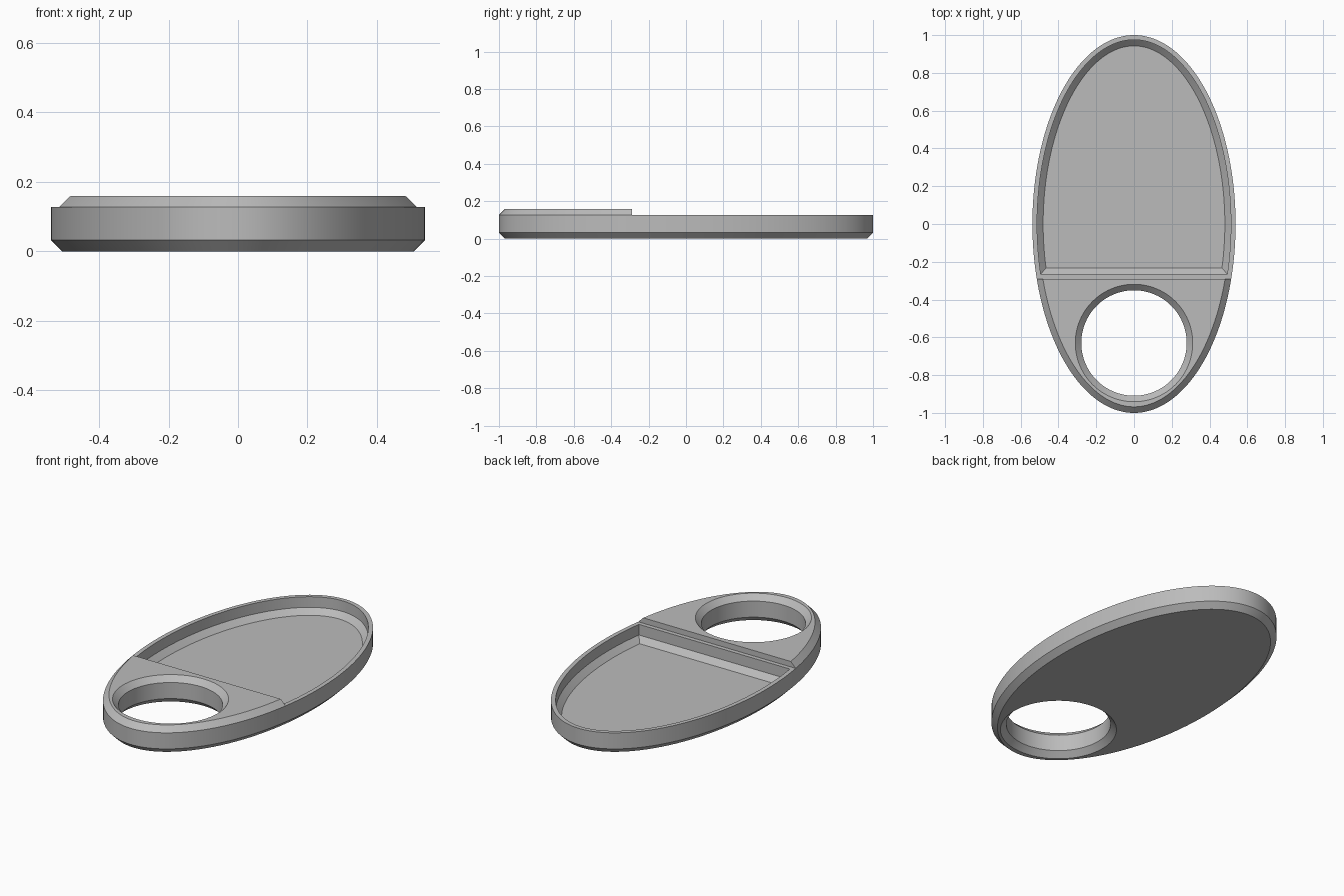
import bpy
import bmesh
from math import sin, cos, pi, asin, hypot

cube = bpy.data.objects.get("Cube")
if cube:
    bpy.data.objects.remove(cube)

HALF_W, HALF_L = 0.538, 1.0     # oval half axes
CH = 0.032                      # chamfer size
RIM, RIM_Z, TOP_Z = 0.025, 0.127, 0.159
STEP_Y, WALL_Y = -0.29, -0.265
HOLE_Y, HOLE_R = -0.63, 0.279

grey = bpy.data.materials.new("plain grey")
grey.use_nodes = True
colour = (0.5, 0.5, 0.5, 1)
grey.diffuse_color = colour
grey.node_tree.nodes["Principled BSDF"].inputs["Base Color"].default_value = colour


def oval_point(t, inset):
    """Point on the oval, moved inwards along its normal."""
    nx, ny = cos(t) / HALF_W, sin(t) / HALF_L
    n = hypot(nx, ny)
    return HALF_W * cos(t) - inset * nx / n, HALF_L * sin(t) - inset * ny / n


def oval(inset, count=160):
    return [oval_point(2 * pi * i / count, inset) for i in range(count)]


def cut_oval(inset, y_min, count=128):
    """Inset oval with its front end cut straight at y_min."""
    t = asin(y_min)
    for _ in range(30):
        t += (y_min - oval_point(t, inset)[1]) / HALF_L
    return [oval_point(t + (pi - 2 * t) * i / count, inset) for i in range(count + 1)]


def circle(radius, count=96):
    return [(radius * cos(2 * pi * i / count), HOLE_Y + radius * sin(2 * pi * i / count))
            for i in range(count)]


def loft(name, sections):
    """Closed solid through (height, outline) sections, listed bottom to top."""
    bm = bmesh.new()
    rings = [[bm.verts.new((x, y, z)) for x, y in outline] for z, outline in sections]
    for low, high in zip(rings, rings[1:]):
        for i in range(len(low)):
            j = (i + 1) % len(low)
            bm.faces.new((low[i], low[j], high[j], high[i]))
    bm.faces.new(rings[0][::-1])
    bm.faces.new(rings[-1])
    bmesh.ops.recalc_face_normals(bm, faces=bm.faces)
    mesh = bpy.data.meshes.new(name)
    bm.to_mesh(mesh)
    bm.free()
    mesh.materials.append(grey)
    obj = bpy.data.objects.new(name, mesh)
    bpy.context.collection.objects.link(obj)
    return obj


# Chamfered oval body at the height of the raised front
body = loft("oval_tray", [(0, oval(CH)), (CH, oval(0)), (RIM_Z, oval(0)), (TOP_Z, oval(CH))])

# Lowers the back part down to the rim
box = [(-1, STEP_Y), (1, STEP_Y), (1, 1.5), (-1, 1.5)]
step_cutter = loft("step_cutter", [(RIM_Z, box), (0.4, box)])

# Recess with a chamfer around its floor
pocket_cutter = loft("pocket_cutter", [
    (CH, cut_oval(RIM + CH, WALL_Y + CH)),
    (2 * CH, cut_oval(RIM, WALL_Y)),
    (0.3, cut_oval(RIM, WALL_Y))])

# Round hole, chamfered above and below
hole_cutter = loft("hole_cutter", [
    (-CH, circle(HOLE_R + 2 * CH)), (CH, circle(HOLE_R)),
    (TOP_Z - CH, circle(HOLE_R)), (TOP_Z + CH, circle(HOLE_R + 2 * CH))])

bpy.ops.object.select_all(action='DESELECT')
bpy.context.view_layer.objects.active = body
body.select_set(True)
for cutter in (step_cutter, pocket_cutter, hole_cutter):
    cutter.hide_render = True
    mod = body.modifiers.new(cutter.name, 'BOOLEAN')
    mod.operation = 'DIFFERENCE'
    mod.solver = 'EXACT'
    mod.object = cutter
    bpy.ops.object.modifier_apply(modifier=mod.name)
    bpy.data.objects.remove(cutter)

bpy.ops.object.shade_smooth_by_angle(angle=pi / 6)
